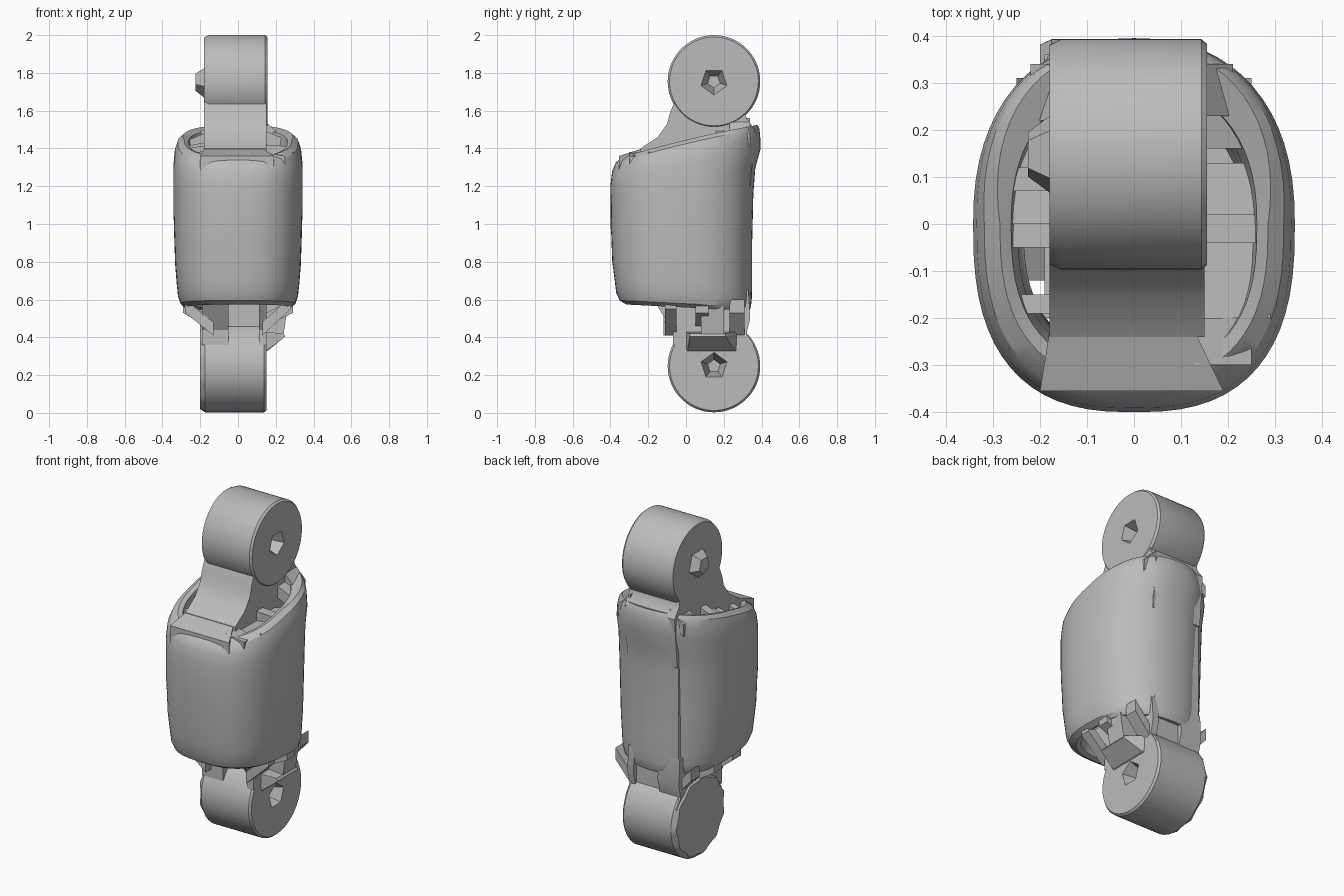
import bpy, bmesh
from math import sin, cos, pi, radians
from mathutils import Vector

cube = bpy.data.objects.get("Cube")
if cube:
    bpy.data.objects.remove(cube)

grey = bpy.data.materials.new("plain grey")
grey.use_nodes = True
tone = (0.5, 0.5, 0.5, 1)
grey.diffuse_color = tone
grey.node_tree.nodes["Principled BSDF"].inputs["Base Color"].default_value = tone


def finish(name, bm, smooth=False):
    bmesh.ops.recalc_face_normals(bm, faces=bm.faces)
    mesh = bpy.data.meshes.new(name)
    for f in bm.faces:
        f.smooth = smooth
    bm.to_mesh(mesh)
    bm.free()
    if smooth:
        mesh.set_sharp_from_angle(angle=radians(32))
    mesh.materials.append(grey)
    obj = bpy.data.objects.new(name, mesh)
    bpy.context.collection.objects.link(obj)
    return obj


def loft(name, rings, closed=False):
    """Skin equal-sized rings; cap the ends or join last to first."""
    bm = bmesh.new()
    loops = [[bm.verts.new(p) for p in ring] for ring in rings]
    n = len(loops[0])
    pairs = list(zip(loops, loops[1:]))
    if closed:
        pairs.append((loops[-1], loops[0]))
    else:
        bm.faces.new(loops[0])
        bm.faces.new(loops[-1])
    for a, b in pairs:
        for i in range(n):
            j = (i + 1) % n
            bm.faces.new((a[i], a[j], b[j], b[i]))
    return finish(name, bm, True)


def hull(name, points):
    """Faceted solid around a few points."""
    bm = bmesh.new()
    for p in points:
        bm.verts.new(p)
    res = bmesh.ops.convex_hull(bm, input=bm.verts)
    junk = [g for g in res["geom_interior"] if isinstance(g, bmesh.types.BMVert)]
    bmesh.ops.delete(bm, geom=junk, context="VERTS")
    return finish(name, bm)


def extrude(name, profile, x0, x1, smooth=True):
    """Side profile (y, z) extended across x."""
    bm = bmesh.new()
    a, b = [[bm.verts.new((x, y, z)) for y, z in profile] for x in (x0, x1)]
    bm.faces.new(a)
    bm.faces.new(b)
    for i in range(len(a)):
        j = (i + 1) % len(a)
        bm.faces.new((a[i], a[j], b[j], b[i]))
    return finish(name, bm, smooth)


# Outer sleeve: hollow, slanted top, rounded rims
def z_top(y):
    return 1.445 + 0.24 * y - 0.08 * y * y


def z_bottom(y):
    return 0.558 - 0.05 * y


def sleeve_ring(level, drop, inset, inner=False, count=64):
    ring = []
    for i in range(count):
        t = 2 * pi * i / count
        c, s = cos(t), sin(t)
        k = 2 / (2.3 if s > 0 else 2.6)
        ux = abs(c) ** k * (1 if c > 0 else -1)
        uy = abs(s) ** k * (1 if s > 0 else -1)
        weight = 1 if inner else 1 - 0.75 * max(0, uy)
        f = 1 - inset * weight / 0.36
        back = 0.35 + 0.045 * max(0, (level - 0.35) / 0.65) ** 2
        front = 0.4 - 0.022 * (1 - level) ** 3
        x = ux * f * (0.325 + 0.017 * min(1, level * 1.8))
        y = uy * f * (back if uy > 0 else front)
        lo, hi = z_bottom(y), z_top(y)
        if level > 0.5:
            z = hi - drop - (1 - level) * 0.9
        else:
            z = lo + drop + level * 0.9
        ring.append((x, y, z))
    return ring


bottom_rim = [(0, 0.1, 0.1, True), (0, 0.01, 0.085, True), (0, 0, 0.06),
              (0, 0.02, 0.025), (0, 0.06, 0.008), (0, 0.13, 0)]
middle = [(0.25, 0, 0), (0.4, 0, 0), (0.6, 0, 0), (0.75, 0, 0)]
top_rim = [(1,) + r[1:] for r in reversed(bottom_rim)]
loft("outer_sleeve", [sleeve_ring(*r) for r in bottom_rim + middle + top_rim], True)


# Round joint ends with five-sided sockets, axis along x
def polygon_ring(x, radius, cy, cz, sides=0, turn=0, chip=0, count=60):
    ring = []
    for i in range(count):
        t = 2 * pi * i / count
        r = radius * (1 - chip * abs(sin(5.5 * t)))
        if sides:
            step = 2 * pi / sides
            r = radius * cos(step / 2) / cos((t - turn) % step - step / 2)
        ring.append((x, cy + r * cos(t), cz + r * sin(t)))
    return ring


def joint(name, cz, x0, x1, turn, chip, knob):
    cy, r = 0.148, 0.245
    rings = []
    if knob:
        rings = [polygon_ring(x0 - 0.045, 0.05, cy, cz, 5, turn),
                 polygon_ring(x0, 0.085, cy, cz, 5, turn)]
    rings += [polygon_ring(x0, r - 0.012, cy, cz, chip=chip),
              polygon_ring(x0 + 0.025, r, cy, cz),
              polygon_ring(x1 - 0.012, r, cy, cz),
              polygon_ring(x1, r - 0.01, cy, cz),
              polygon_ring(x1, 0.072, cy, cz, 5, turn),
              polygon_ring(x1 - 0.1, 0.035, cy, cz, 5, turn)]
    return loft(name, rings)


joint("upper_joint", 1.755, -0.18, 0.155, -pi / 2, 0, True)
joint("lower_joint", 0.248, -0.2, 0.15, pi / 2, 0.07, False)

# Core and necks that link the joints through the sleeve
extrude("upper_neck", [(-0.055, 1.66), (-0.085, 1.59), (-0.1, 1.53), (-0.15, 1.46),
                       (-0.24, 1.4), (-0.24, 1.2), (0.34, 1.2), (0.365, 1.5),
                       (0.32, 1.56), (0.315, 1.6), (0.34, 1.66)], -0.18, 0.15)
extrude("core", [(-0.24, 0.62), (-0.24, 1.3), (0.33, 1.3), (0.33, 0.58)],
        -0.18, 0.13, False)
lower_profile = [(-0.07, 0.36), (-0.07, 0.44), (-0.13, 0.53), (-0.2, 0.65),
                 (0.33, 0.65), (0.34, 0.5), (0.32, 0.42), (0.36, 0.36)]
extrude("lower_neck", lower_profile, -0.19, -0.05)
extrude("lower_neck_edge", lower_profile, 0.11, 0.15)
extrude("lower_neck_recess", [(0.02, 0.36), (0.02, 0.65), (0.31, 0.65), (0.31, 0.36)],
        -0.05, 0.11, False)

# Sloped plate at the front of the upper opening
hull("front_plate", [(x, y, z + d) for x, y, z in
                     [(-0.18, -0.23, 1.4), (0.13, -0.23, 1.4),
                      (-0.2, -0.355, 1.36), (0.19, -0.355, 1.36)] for d in (0, -0.12)])


# Faceted webs between core and sleeve
def web(name, side, y0, y1, z_in, z_out, x_out=0.3, thick=0.07):
    hull(name, [(side * x, y, z + d) for x, z in ((0.13, z_in), (x_out, z_out))
                for y in (y0, y1) for d in (0, -thick)])


upper_webs = [(1, -0.3, -0.2, 1.38, 1.36, 0.25), (1, -0.2, -0.04, 1.36, 1.38, 0.29),
              (1, -0.04, 0.02, 1.42, 1.41, 0.3), (1, 0.02, 0.13, 1.37, 1.42, 0.3),
              (1, 0.16, 0.23, 1.5, 1.44, 0.27), (1, 0.23, 0.34, 1.56, 1.48, 0.21),
              (-1, -0.19, -0.15, 1.4, 1.36, 0.29), (-1, -0.05, 0.0, 1.42, 1.4, 0.29),
              (-1, 0.0, 0.07, 1.44, 1.41, 0.29), (-1, 0.07, 0.12, 1.5, 1.43, 0.3),
              (-1, 0.12, 0.22, 1.42, 1.44, 0.28), (-1, 0.22, 0.34, 1.54, 1.47, 0.22)]
for i, w in enumerate(upper_webs):
    web(f"upper_web_{i + 1}", *w)

lower_webs = [(1, -0.11, -0.05, 0.48, 0.62, 0.28), (1, 0.23, 0.31, 0.46, 0.6, 0.25),
              (1, 0.05, 0.12, 0.52, 0.6, 0.29), (-1, -0.12, -0.04, 0.48, 0.6, 0.28),
              (-1, 0.08, 0.15, 0.5, 0.6, 0.29), (-1, 0.23, 0.31, 0.47, 0.6, 0.25)]
for i, w in enumerate(lower_webs):
    web(f"lower_web_{i + 1}", *w)

# Overhanging ledge above the lower socket
hull("lower_ledge", [(0.13, 0.0, 0.32), (0.13, 0.27, 0.32), (0.16, 0.01, 0.33),
                     (0.16, 0.26, 0.33), (0.25, 0.02, 0.405), (0.25, 0.21, 0.405),
                     (0.24, 0.02, 0.42), (0.24, 0.21, 0.42), (0.13, 0.0, 0.43),
                     (0.13, 0.28, 0.43)])
hull("ledge_strut", [(x, y, z) for x, z in ((0.15, 0.41), (0.24, 0.41), (0.27, 0.6), (0.15, 0.6))
                     for y in (0.08, 0.2)])
